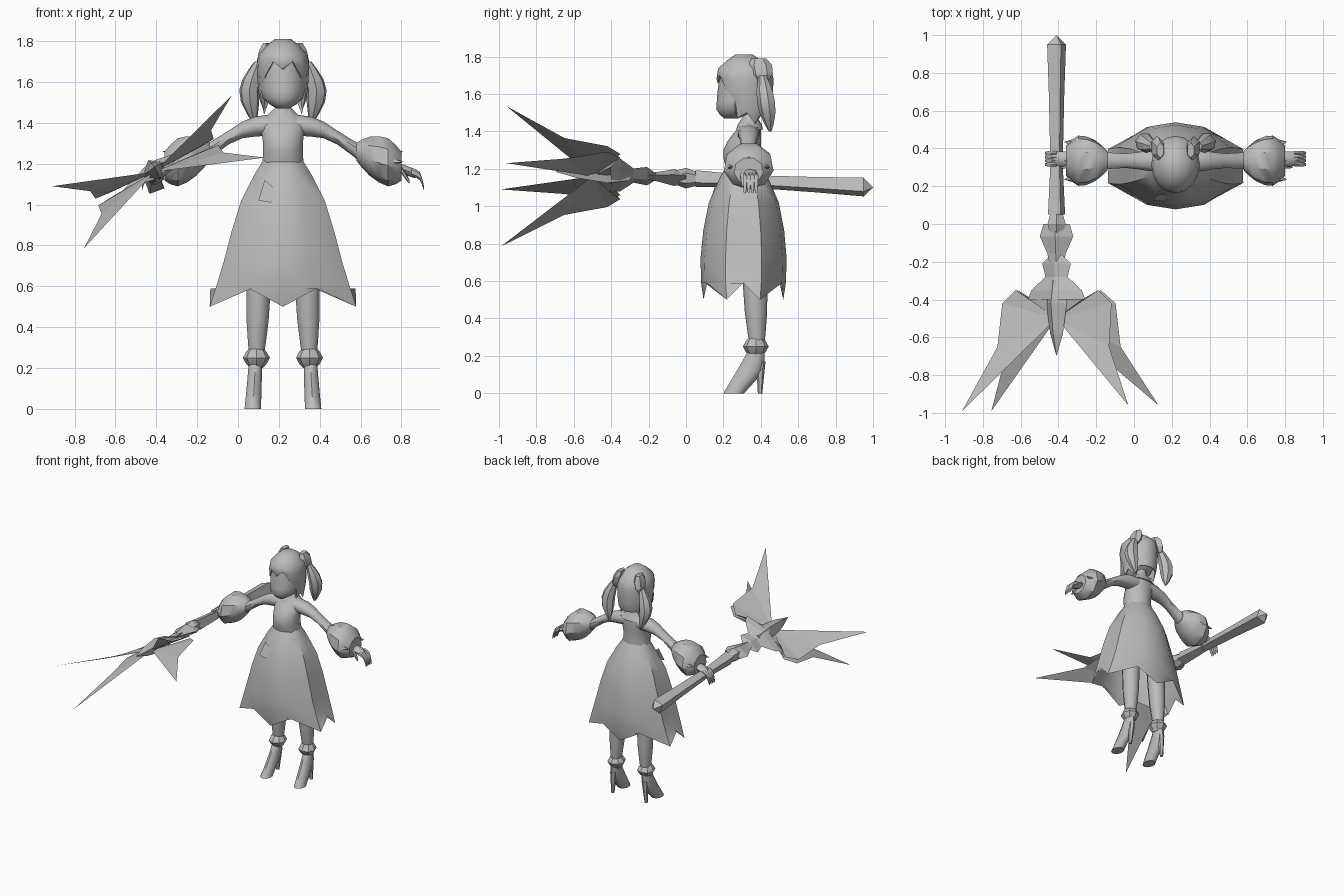
import bpy, bmesh
from math import sin, cos, radians
from mathutils import Vector

cube = bpy.data.objects.get("Cube")
if cube:
    bpy.data.objects.remove(cube)

grey = bpy.data.materials.new("plain grey")
grey.use_nodes = True
tone = (0.5, 0.5, 0.5, 1)
grey.diffuse_color = tone
grey.node_tree.nodes["Principled BSDF"].inputs["Base Color"].default_value = tone

CENTRE = Vector((0.22, 0, 0))   # the figure stands beside the origin


def finish(name, bm, smooth):
    bmesh.ops.recalc_face_normals(bm, faces=bm.faces)
    mesh = bpy.data.meshes.new(name)
    bm.to_mesh(mesh)
    bm.free()
    mesh.materials.append(grey)
    obj = bpy.data.objects.new(name, mesh)
    bpy.context.collection.objects.link(obj)
    if smooth:
        bpy.ops.object.select_all(action='DESELECT')
        obj.select_set(True)
        bpy.context.view_layer.objects.active = obj
        bpy.ops.object.shade_smooth_by_angle(angle=radians(smooth))


def sample(values, t):
    """Smooth value at t along a list of evenly spaced control values."""
    last = len(values) - 1
    if last == 0:
        return values[0]
    i = min(int(t * last), last - 1)
    f = t * last - i
    before, a, b, after = (values[min(max(i + k, 0), last)] for k in (-1, 0, 1, 2))
    slope_a, slope_b = (b - before) / 2, (after - a) / 2
    ease = f * f * (3 - 2 * f)
    return a + (b - a) * ease + slope_a * (f * (1 - f) ** 2) - slope_b * (f * f * (1 - f))


def tube(name, path, widths, depth=(1,), side=1, axis='z', sides=10, steps=6,
         hem=None, bottom=True, columns=None, roll=0, smooth=45):
    """Skin elliptical rings along a path; rings lie square to the given axis."""
    path = [Vector(p) for p in path]
    columns = columns or [(360 * i / sides - 90, 1) for i in range(sides)]
    u_axis, v_axis = {'x': ('Y', 'Z'), 'y': ('X', 'Z'), 'z': ('X', 'Y')}[axis]
    unit = {'X': Vector((1, 0, 0)), 'Y': Vector((0, 1, 0)), 'Z': Vector((0, 0, 1))}
    tilt_c, tilt_s = cos(radians(roll)), sin(radians(roll))
    u_dir = unit[u_axis] * tilt_c + unit[v_axis] * tilt_s
    v_dir = unit[v_axis] * tilt_c - unit[u_axis] * tilt_s
    bm = bmesh.new()
    loops = []
    for step in range(steps + 1):
        t = step / steps
        middle = sample(path, t)
        middle.x *= side
        width = sample(widths, t)
        thick = width * sample(depth, t)
        loop = []
        for i, (angle, reach) in enumerate(columns):
            a = radians(angle)
            p = CENTRE + middle + (u_dir * width * cos(a) + v_dir * thick * sin(a)) * reach
            if hem:
                p.z = max(p.z, hem[i])
            loop.append(bm.verts.new(p))
        loops.append(loop)
    for low, high in zip(loops, loops[1:]):
        for i in range(len(columns)):
            bm.faces.new((low[i - 1], low[i], high[i], high[i - 1]))
    bm.faces.new(loops[0])
    if bottom:
        bm.faces.new(loops[-1])
    bmesh.ops.remove_doubles(bm, verts=bm.verts, dist=0.0005)
    finish(name, bm, smooth)


# Torso and neck
tube("torso", [(0, .31, 1.18), (0, .3, 1.3), (0, .34, 1.42)], [.105, .1, .12], [.85, 1, .5], sides=14)
tube("neck", [(0, .34, 1.41), (0, .345, 1.54)], [.12, .04, .036], [.6, 1, 1], steps=4)

# Skirt: even columns pulled a little to the sides, flattened there, with six points on the hem
columns = [(a - 6 * sin(radians(4 * a)), .9 if a % 180 == 0 else 1) for a in range(-90, 270, 30)]
tube("skirt", [(0, .31, 1.24), (0, .307, .5)], [.09, .225, .32, .395], [.87, .83, .72, .54],
     columns=columns, hem=[.5, .59] * 6, bottom=False)

# Small tag hanging at the hip
bm = bmesh.new()
tag = [(.1, .125, 1.02), (.13, .16, 1.12), (.19, .15, 1.07), (.16, .12, 1.01)]
bm.faces.new([bm.verts.new(p) for p in tag])
finish("hip_tag", bm, 0)

# Head and hair cap with a jagged fringe
tube("head", [(0, .24, 1.47), (0, .3, 1.56), (0, .31, 1.74)], [.03, .1, .115, .1], [1.2], sides=16)
fringe = [1.66, 1.7, 1.62, 1.47, 1.5, 1.44]
strands = fringe + [1.5] * 5 + fringe[:0:-1]
tube("hair", [(0, .31, 1.81), (0, .325, 1.44)], [.04, .12, .126, .115, .1], [1.18],
     sides=16, steps=8, hem=strands, bottom=False)

for side, word in ((1, "left_"), (-1, "right_")):
    # Pigtail with its tie
    tube(word + "pigtail", [(.12, .41, 1.7), (.165, .43, 1.56), (.14, .45, 1.4)],
         [.02, .046, .046, .008], side=side, sides=7, smooth=35)
    tube(word + "hair_tie", [(.08, .39, 1.79), (.11, .41, 1.67)], [.02, .035, .015], [2],
         side=side, sides=6, steps=3, smooth=25)

    # Arm and puffed cuff with a frill
    y = .335
    tube(word + "arm", [(.05, y, 1.39), (.2, y, 1.365), (.38, y, 1.25)], [.06, .057, .04, .05], [.85],
         side, 'x')
    tube(word + "cuff", [(.36, y, 1.26), (.58, y, 1.19)], [.05, .11, .135, .08], [.9],
         side, 'x', sides=9, smooth=35)
    for k in (-1, 0, 1):
        high = 1.26 - .05 * abs(k)
        tube(word + "cuff_frill", [(.48, y + k * .08, high), (.59, y + k * .1, high)], [.055, 0],
             [.7], side, 'x', sides=5, steps=1, smooth=0)

    # Palm, curled fingers and thumb
    tube(word + "palm", [(.54, .345, 1.19), (.65, .345, 1.15)], [.03, .04, .036], [.6],
         side, 'x', sides=8, steps=4)
    for k in range(4):
        f = .315 + k * .02
        tube(word + "finger", [(.63, f, 1.16), (.67, f, 1.14), (.69, f, 1.08)], [.013, .013, .008],
             [1.5], side, 'x', sides=6, steps=4)
    tube(word + "thumb", [(.58, .305, 1.17), (.62, .305, 1.11)], [.014, .014, .008], [1.2],
         side, 'x', sides=6, steps=3)

    # Leg, ankle ruff and heeled boot
    tube(word + "leg", [(.11, .36, .9), (.13, .38, .24)], [.07, .065, .057, .035], [1.05], side)
    tube(word + "ankle_ruff", [(.13, .373, .3), (.13, .373, .2)], [.03, .066, .03], [1.05], side,
         sides=8, steps=4, smooth=25)
    tube(word + "boot", [(.135, .38, .24), (.14, .34, .12), (.148, .255, 0)], [.033, .038, .042],
         [1.25, 1.8, 1.3], side)
    tube(word + "heel", [(.138, .4, .17), (.147, .396, 0)], [.025, .012], side=side, sides=6, steps=2)

# Staff: every part runs along one gently sloping line
STAFF_X = -.41


def staff_line(y):
    return Vector((STAFF_X, y, 1.15 - .05 * y))


def staff_part(name, start, end, widths, depth=1, sides=4, roll=0):
    tube(name, [staff_line(start) - CENTRE, staff_line(end) - CENTRE], widths, [depth], axis='y',
         sides=sides, steps=len(widths) - 1, roll=roll, smooth=0)


staff_part("staff_butt", 1, .95, [0, .055], roll=-25)
staff_part("staff_shaft", .95, .05, [.055, .045, .036, .05], roll=-25)
staff_part("staff_neck", .08, -.08, [.03, .055, .03], sides=6)
staff_part("staff_collar", 0, -.22, [.07, .09, .05, .035], .5, roll=10)
staff_part("staff_guard", -.16, -.4, [.03, .09, .07, .16, .18], .25, roll=33)
staff_part("staff_spike", -.3, -.7, [.04, .065, .04, 0], .85, roll=33)

# Four thin blades, cupped towards each other in pairs
# outline: share of the reach, y, sideways bend
outline = [(1, -.97, 0), (.64, -.65, .05), (.6, -.42, .09), (.45, -.35, .07),
           (.3, -.4, .03), (.1, -.4, 0), (0, -.5, 0)]
blades = {"upper_left": (.38, .375, -1), "lower_left": (.54, .07, 1),
          "upper_right": (-.5, -.07, 1), "lower_right": (-.345, -.375, -1)}
for word, (out, up, bend) in blades.items():
    reach = Vector((out, 0, up))
    across = Vector((-up, 0, out)).normalized() * bend
    bm = bmesh.new()
    rim = [bm.verts.new(Vector((STAFF_X, y, 1.16)) + reach * share + across * b)
           for share, y, b in outline]
    rim[0].co.y -= .02 if out < 0 else -.01   # right blades reach further forward
    for a, b in zip(rim[:-2], rim[1:-1]):
        bm.faces.new((rim[-1], a, b))
    finish(word + "_blade", bm, 0)
